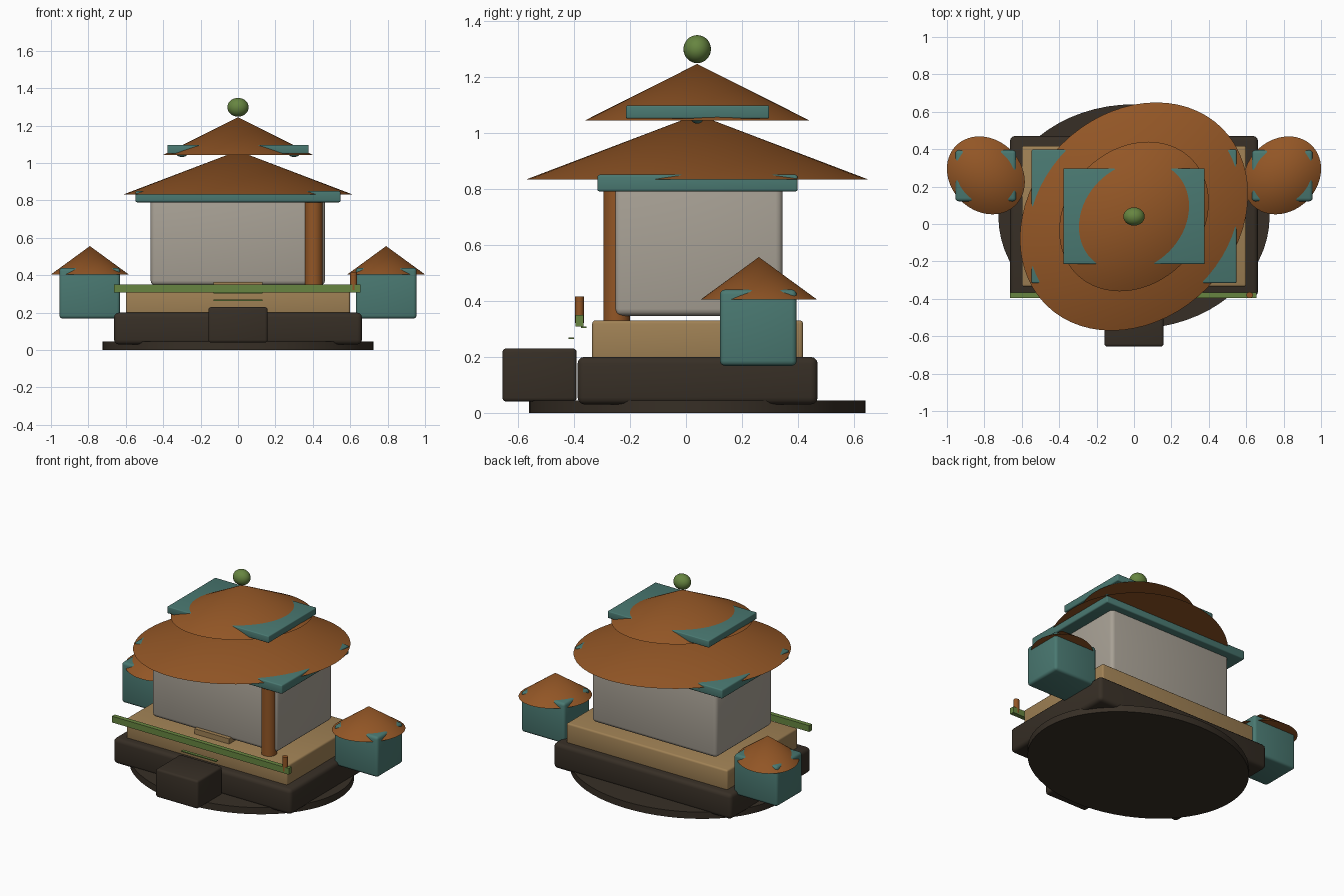
import bpy, bmesh, math
from mathutils import Matrix, Vector

if "Cube" in bpy.data.objects:
    bpy.data.objects.remove(bpy.data.objects["Cube"], do_unlink=True)


def material(name, rgb):
    m = bpy.data.materials.new(name)
    m.use_nodes = True
    m.diffuse_color = (*rgb, 1)
    bsdf = next(n for n in m.node_tree.nodes if n.type == 'BSDF_PRINCIPLED')
    bsdf.inputs["Base Color"].default_value = (*rgb, 1)
    bsdf.inputs["Roughness"].default_value = 0.8
    return m


DARK = material("dark brown stone", (0.038, 0.028, 0.019))
TAN = material("tan stone", (0.35, 0.22, 0.09))
GREY = material("warm grey wall", (0.39, 0.355, 0.3))
ROOF = material("orange brown roof", (0.29, 0.093, 0.019))
TEAL = material("teal trim", (0.068, 0.19, 0.166))
GREEN = material("leaf green", (0.135, 0.235, 0.052))


def finish(name, bm, mat):
    """Turn a bmesh into a named object, smooth with sharp edges kept."""
    mesh = bpy.data.meshes.new(name)
    bmesh.ops.recalc_face_normals(bm, faces=bm.faces)
    bm.to_mesh(mesh)
    bm.free()
    mesh.materials.append(mat)
    ob = bpy.data.objects.new(name, mesh)
    bpy.context.collection.objects.link(ob)
    bpy.ops.object.select_all(action='DESELECT')
    ob.select_set(True)
    bpy.context.view_layer.objects.active = ob
    bpy.ops.object.shade_smooth_by_angle(angle=math.radians(35))
    return ob


def box(name, mat, x, y, z, bevel=0.0):
    """Box given by its (min, max) on each axis, with rounded edges."""
    bm = bmesh.new()
    bmesh.ops.create_cube(bm, size=1)
    lo, hi = Vector((x[0], y[0], z[0])), Vector((x[1], y[1], z[1]))
    for v in bm.verts:
        v.co = (lo + hi) / 2 + v.co * (hi - lo)
    if bevel:
        bmesh.ops.bevel(bm, geom=list(bm.edges), offset=bevel, segments=3,
                        profile=0.5, affect='EDGES')
    return finish(name, bm, mat)


def cone(name, mat, centre, radii, z, top=0.0, turn=0.0):
    """Oval cone or cylinder; top is the ratio of upper to lower radius."""
    bm = bmesh.new()
    bmesh.ops.create_cone(bm, cap_ends=True, segments=64, radius1=1,
                          radius2=top, depth=1)
    place = (Matrix.Translation((*centre, (z[0] + z[1]) / 2))
             @ Matrix.Rotation(turn, 4, 'Z')
             @ Matrix.Diagonal((*radii, z[1] - z[0], 1)))
    bmesh.ops.transform(bm, matrix=place, verts=bm.verts)
    bmesh.ops.remove_doubles(bm, verts=bm.verts, dist=1e-5)
    return finish(name, bm, mat)


def ball(name, mat, centre, radii):
    bm = bmesh.new()
    bmesh.ops.create_uvsphere(bm, u_segments=32, v_segments=16, radius=1)
    place = Matrix.Translation(centre) @ Matrix.Diagonal((*radii, 1))
    bmesh.ops.transform(bm, matrix=place, verts=bm.verts)
    return finish(name, bm, mat)


MID = (0, 0.04)
DIAGONAL = math.radians(45)

# Stepped foundation
cone("ground_disc", DARK, MID, (0.725, 0.6), (0, 0.045), top=1)
box("plinth", DARK, (-0.663, 0.663), (-0.387, 0.47), (0.03, 0.2), 0.025)
box("terrace", TAN, (-0.6, 0.6), (-0.335, 0.418), (0.19, 0.33), 0.012)
box("entrance_block", DARK, (-0.158, 0.158), (-0.655, -0.39), (0.04, 0.23), 0.014)
box("door_step", TAN, (-0.13, 0.13), (-0.28, -0.2), (0.32, 0.365))

# Hall and front pillar
box("hall", GREY, (-0.467, 0.465), (-0.255, 0.345), (0.346, 0.82), 0.025)
cone("front_pillar", ROOF, (0.405, -0.247), (0.048, 0.048), (0.325, 0.8), top=1)

# Lower and upper roofs with their square eaves
box("lower_eaves", TEAL, (-0.548, 0.548), (-0.316, 0.398), (0.79, 0.85), 0.008)
cone("lower_roof", ROOF, MID, (0.667, 0.547), (0.833, 1.065), turn=DIAGONAL)
box("upper_eaves", TEAL, (-0.378, 0.378), (-0.214, 0.297), (1.05, 1.097), 0.006)
cone("upper_roof", ROOF, MID, (0.436, 0.36), (1.044, 1.245), turn=DIAGONAL)
ball("finial", GREEN, (*MID, 1.298), (0.057, 0.049, 0.05))

# Side towers and the small bosses beneath the upper roof
for side, s in (("left", 1), ("right", -1)):
    ball(side + "_roof_boss", TEAL, (s * 0.3, 0.04, 1.062), (0.036, 0.026, 0.03))
    box(side + "_tower", TEAL, sorted((s * 0.63, s * 0.955)), (0.121, 0.395),
        (0.168, 0.44), 0.018)
    cone(side + "_tower_roof", ROOF, (s * 0.792, 0.26), (0.225, 0.19),
         (0.404, 0.556), turn=s * DIAGONAL)

# Front railing, its post and the thin treads
box("front_rail", GREEN, (-0.663, 0.655), (-0.395, -0.365), (0.308, 0.35))
cone("rail_post", ROOF, (0.618, -0.38), (0.018, 0.016), (0.32, 0.416), top=1)
for i, (y, z) in enumerate(((-0.365, 0.306), (-0.41, 0.266))):
    box(f"tread_{i + 1}", GREEN, (-0.13, 0.13), (y - 0.01, y + 0.01), (z - 0.003, z + 0.003))
